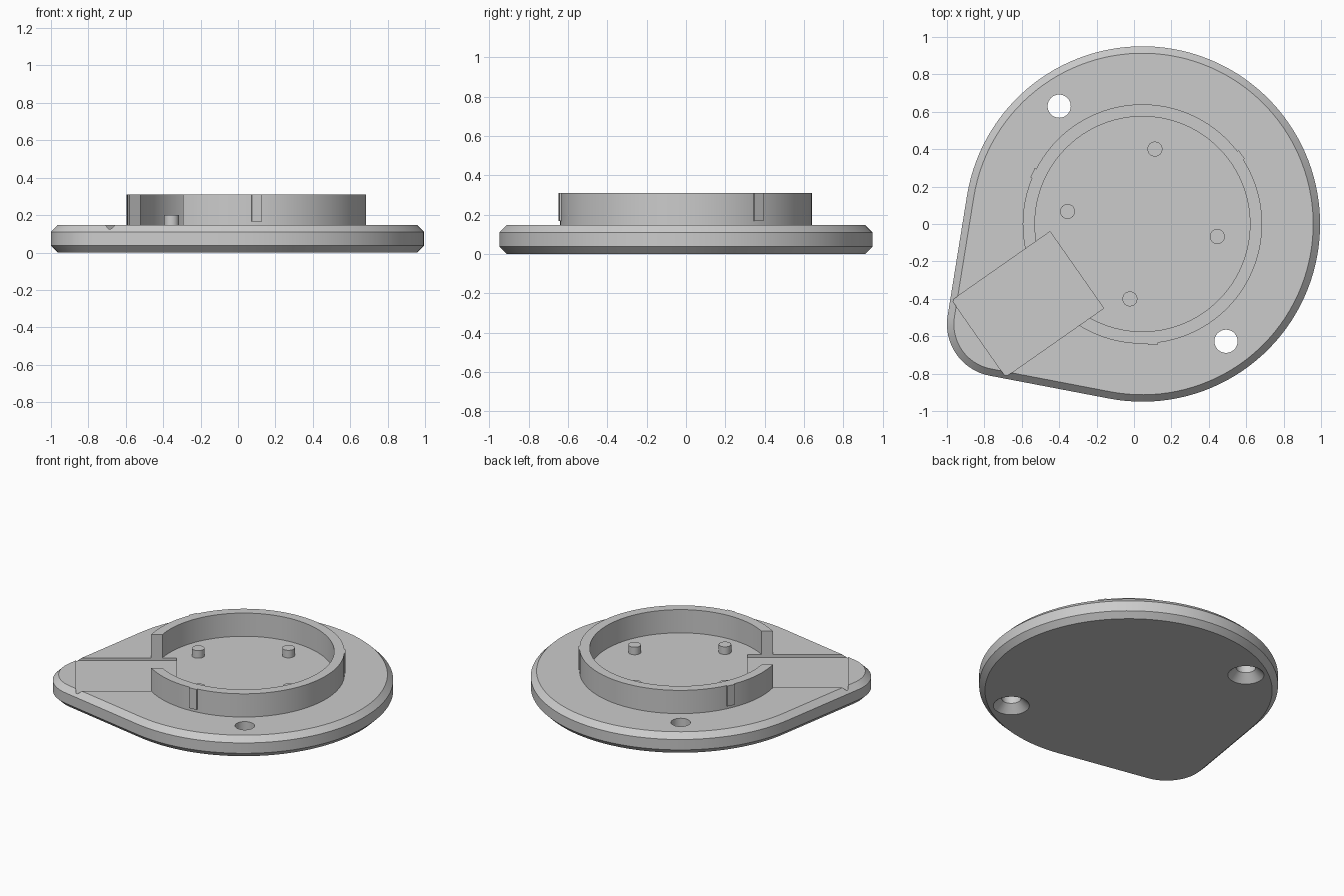
import bpy, bmesh
from math import cos, sin, radians, acos, pi
from mathutils import Vector, Matrix

cube = bpy.data.objects.get("Cube")
if cube:
    bpy.data.objects.remove(cube, do_unlink=True)

CENTRE = Vector((0.045, 0, 0))
AXIS = radians(215)          # direction of the lobe and cable channel
DISC_R, LOBE_R, LOBE_D = 0.95, 0.28, 0.934
TOP, CHAMFER, RING_TOP = 0.147, 0.037, 0.31

grey = bpy.data.materials.new("plain grey")
grey.use_nodes = True
grey.diffuse_color = (0.6, 0.6, 0.6, 1)
grey.node_tree.nodes["Principled BSDF"].inputs["Base Color"].default_value = (0.6, 0.6, 0.6, 1)


def polar(radius, angle, z=0):
    return CENTRE + Vector((radius * cos(angle), radius * sin(angle), z))


def make(name, bm):
    bmesh.ops.recalc_face_normals(bm, faces=bm.faces[:])
    mesh = bpy.data.meshes.new(name)
    bm.to_mesh(mesh)
    bm.free()
    mesh.materials.append(grey)
    obj = bpy.data.objects.new(name, mesh)
    bpy.context.collection.objects.link(obj)
    return obj


def loft(name, loops, closed=False):
    """Skin stacked outlines; cap the ends, or join them into a tube."""
    bm = bmesh.new()
    rows = [[bm.verts.new(p) for p in loop] for loop in loops]
    pairs = list(zip(rows, rows[1:]))
    if closed:
        pairs.append((rows[-1], rows[0]))
    else:
        bm.faces.new(rows[0])
        bm.faces.new(rows[-1])
    n = len(rows[0])
    for a, b in pairs:
        for i in range(n):
            j = (i + 1) % n
            bm.faces.new((a[i], a[j], b[j], b[i]))
    return make(name, bm)


def circle(centre, radius, z, n):
    return [Vector((centre.x + radius * cos(2 * pi * i / n),
                    centre.y + radius * sin(2 * pi * i / n), z)) for i in range(n)]


def box(name, size, centre, angle):
    bm = bmesh.new()
    bmesh.ops.create_cube(bm, size=1, matrix=Matrix.Translation(centre)
                          @ Matrix.Rotation(angle, 4, 'Z') @ Matrix.Diagonal((*size, 1)))
    return make(name, bm)


def teardrop(inset, z):
    """Large disc and small lobe joined by tangent lines."""
    spread = acos((DISC_R - LOBE_R) / LOBE_D)
    lobe = polar(LOBE_D, AXIS)
    points = []
    for centre, radius, start, sweep, n in (
            (CENTRE, DISC_R, AXIS + spread, 2 * pi - 2 * spread, 96),
            (lobe, LOBE_R, AXIS - spread, 2 * spread, 24)):
        for i in range(n + 1):
            a = start + sweep * i / n
            r = radius - inset
            points.append(Vector((centre.x + r * cos(a), centre.y + r * sin(a), z)))
    return points


def cut(obj, cutter):
    mod = obj.modifiers.new("cut", 'BOOLEAN')
    mod.operation, mod.solver, mod.object = 'DIFFERENCE', 'EXACT', cutter
    bpy.context.view_layer.objects.active = obj
    bpy.ops.object.modifier_apply(modifier=mod.name)


# Chamfered base plate
plate = loft("base_plate", [teardrop(CHAMFER, 0), teardrop(0, CHAMFER),
                            teardrop(0, TOP - CHAMFER), teardrop(CHAMFER, TOP)])

# Raised collar
low = TOP - 0.01
collar = loft("collar", [circle(CENTRE, r, z, 96) for r, z in
                         ((0.575, low), (0.64, low), (0.64, RING_TOP), (0.575, RING_TOP))],
              closed=True)

# Cable channel through collar and plate top
channel = box("channel_cutter", (0.64, 0.5, 0.4), polar(0.748, AXIS, 0.327), AXIS)
cutters = [channel]
cut(plate, channel)
cut(collar, channel)

# Countersunk screw holes
for x, y in ((-0.4, 0.63), (0.492, -0.627)):
    c = Vector((x, y, 0))
    hole = loft("hole_cutter", [circle(c, r, z, 40) for r, z in
                                ((0.125, -0.01), (0.062, 0.053), (0.062, 0.3))])
    cut(plate, hole)
    cutters.append(hole)
for c in cutters:
    bpy.data.objects.remove(c, do_unlink=True)

parts = [plate, collar]

# Locating pins on the floor
for i in range(4):
    pin_at = polar(0.406, radians(80.5 + 90 * i))
    parts.append(loft(f"pin_{i + 1}", [circle(pin_at, 0.04, z, 32) for z in (low, 0.2)]))

# Shallow grip ribs around the collar
for i in range(3):
    a = radians(35 + 120 * i)
    parts.append(box(f"grip_rib_{i + 1}", (0.03, 0.055, RING_TOP - 0.167),
                     polar(0.633, a, (RING_TOP + 0.167) / 2), a))

# Smooth the round walls, keep the edges sharp
bpy.ops.object.select_all(action='DESELECT')
for p in parts:
    p.select_set(True)
bpy.context.view_layer.objects.active = plate
bpy.ops.object.shade_smooth_by_angle(angle=radians(30))
